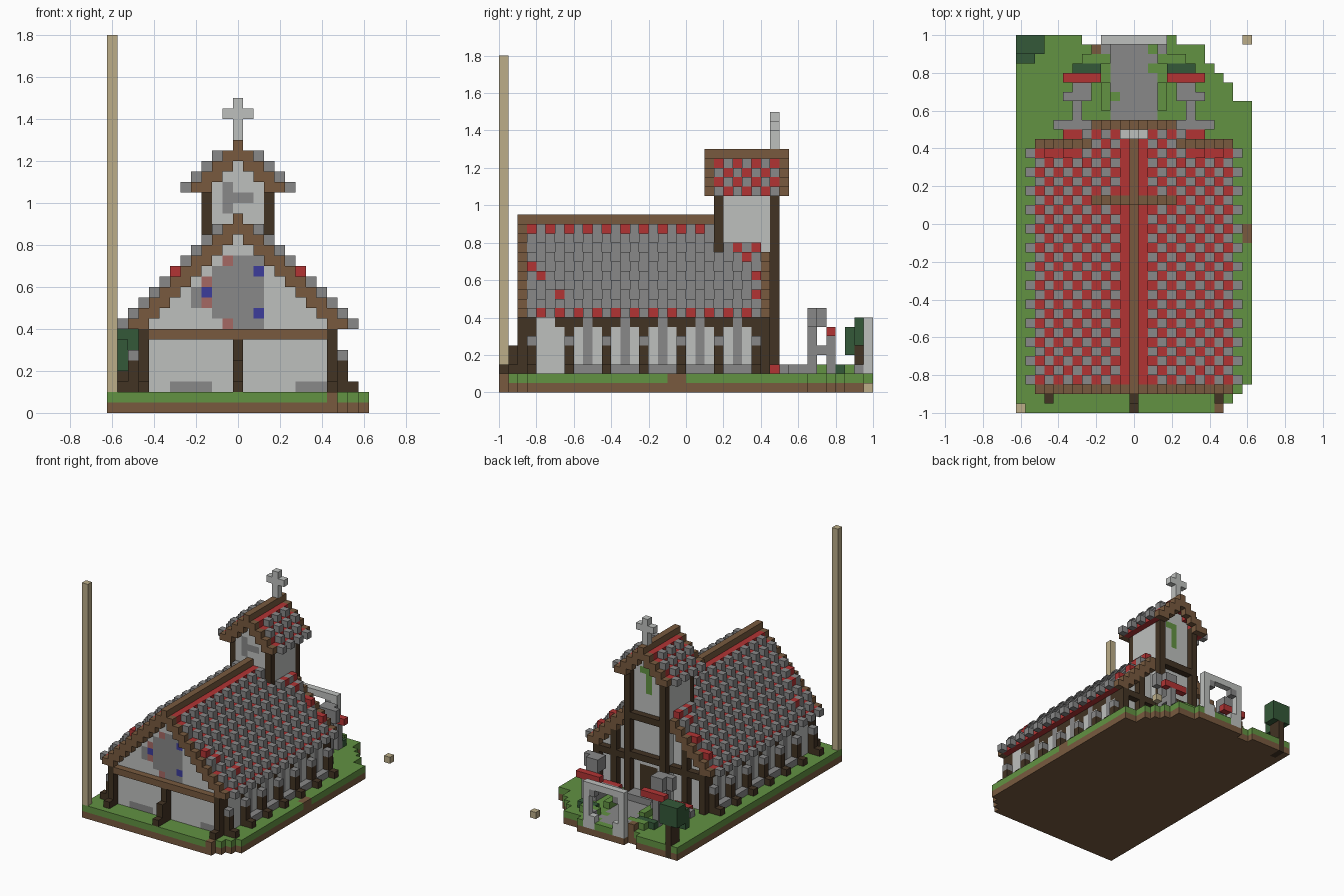
import bpy, bmesh
from mathutils import Vector

if "Cube" in bpy.data.objects:
    bpy.data.objects.remove(bpy.data.objects["Cube"])

U = 0.05          # block size
MID = 12          # middle column
PALETTE = {
    "grass": (98, 146, 66), "brown": (120, 90, 63), "pale_wood": (188, 174, 137),
    "plaster": (190, 192, 190), "stone": (136, 136, 136), "red": (178, 52, 52),
    "dark_wood": (66, 51, 35), "leaf": (52, 88, 56), "blue": (60, 60, 155),
    "faded_red": (165, 105, 100),
}


def linear(c):
    c /= 255
    return c / 12.92 if c < 0.04 else ((c + 0.055) / 1.055) ** 2.4


materials = {}
for name, rgb in PALETTE.items():
    mat = bpy.data.materials.new(name)
    mat.use_nodes = True
    colour = (*[linear(c) for c in rgb], 1)
    mat.diffuse_color = colour
    mat.node_tree.nodes["Principled BSDF"].inputs["Base Color"].default_value = colour
    materials[name] = mat
NAMES = list(PALETTE)

grid = {}         # block position -> (part, colour)


def fill(part, colour, xs, ys, zs):
    """Fill an inclusive range of blocks; a single number is a range of one."""
    rng = [range(v, v + 1) if isinstance(v, int) else range(v[0], v[1] + 1) for v in (xs, ys, zs)]
    for i in rng[0]:
        for j in rng[1]:
            for k in rng[2]:
                grid[i, j, k] = (part, colour)


def pair(part, colour, a, ys, zs):
    """Fill the same blocks on both sides of the middle column."""
    lo, hi = (a, a) if isinstance(a, int) else a
    fill(part, colour, (MID + lo, MID + hi), ys, zs)
    fill(part, colour, (MID - hi, MID - lo), ys, zs)


# Ground: dirt with grass on top, corners worn away
edge = {0: 21, 1: 22, 2: 23, 33: 22, 34: 22, 35: 21, 36: 20, 37: 19, 38: 19, 39: 16}
for j in range(40):
    fill("ground", "brown", (0, edge.get(j, 24)), j, 0)
    fill("ground", "grass", (0, edge.get(j, 24)), j, 1)
for k in (0, 1):
    grid.pop((7, 39, k)), grid.pop((8, 39, k))
    fill("ground", "brown", 21, 0, k)
    fill("ground", "brown", 24, (18, 19), k)
fill("ground", "stone", (MID - 2, MID + 2), (30, 38), 1)
fill("ground", "stone", (4, 20), (4, 27), 1)
for j in (33, 36, 38):
    fill("ground", "grass", MID + 2 - j % 2 * 4, j, 1)

# Nave side walls with windows, posts and stepped buttresses
pair("side_walls", "plaster", 9, (3, 27), (2, 6))
pair("side_walls", "dark_wood", 9, (6, 27), 7)
pair("side_walls", "plaster", 9, (3, 5), 7)
for j in range(9, 28, 4):
    pair("windows", "stone", 9, j, (2, 7))
    pair("windows", "stone", 10, (j - 1, j + 1), 2)
for j in range(3, 28, 4):
    pair("buttresses", "dark_wood", 9, j, (2, 7))
    pair("buttresses", "dark_wood", 10, j, (2, 4))
    pair("buttresses", "stone", 10, j, 5)
    pair("buttresses", "dark_wood", 11, j, 2)
pair("corner_posts", "dark_wood", 9, 28, (2, 7))

# End walls and gables
for j in (3, 27):
    fill("end_walls", "plaster", (4, 20), j, (2, 7))
    for a in range(10):
        pair("end_walls", "plaster", a, j, (8, max(8, 17 - a)))
fill("end_walls", "stone", (MID - 6, MID - 3), 3, 2)
fill("end_walls", "stone", (MID + 6, MID + 8), 3, 2)
fill("front_beam", "brown", (4, 20), 2, 7)
for a in (0, 9):
    pair("front_posts", "dark_wood", a, 2, (2, 6 if a == 0 else 7))
    pair("front_posts", "dark_wood", a, 1, (2, 4 if a == 0 else 2))
fill("front_posts", "dark_wood", MID, 0, 2)
pair("back_posts", "dark_wood", 6, 28, (2, 7))
pair("back_posts", "dark_wood", (4, 8), 28, 7)
pair("back_posts", "dark_wood", 6, 28, (8, 10))

# Stained window in the front gable
fill("gable_window", "stone", (MID - 2, MID + 2), 3, (9, 13))
fill("gable_window", "stone", (MID - 1, MID + 2), 3, (8, 14))
fill("gable_window", "stone", (MID - 4, MID - 3), 3, (10, 11))
fill("gable_window", "stone", MID - 3, 3, 12)
for x, z in ((-1, 14), (-3, 12), (-3, 10), (-1, 8)):
    fill("gable_window", "faded_red", MID + x, 3, z)
for x, z in ((-3, 11), (2, 13), (2, 9)):
    fill("gable_window", "blue", MID + x, 3, z)


def roof(part, ridge, reach, y0, y1, tall):
    """Stepped roof: raised stone tiles checkered over red, brown gable ends and ridge."""
    eave = ridge + 1 - reach
    for a in range(1, reach + 1):
        for j in range(y0 + 1, y1):
            low, high = ridge - a, ridge + 1 - a
            if low >= eave:
                pair(part + "_tiles", "red", a, j, low)
            if a > 1 and (a + j) % 2 == 0:
                start = low if tall and low > eave else high
                pair(part + "_tiles", "stone", a, j, (start, high))
        for j in (y0, y1):
            for k in (ridge - a, ridge - 1 - a):
                if k >= eave:
                    pair(part + "_trim", "brown", a, j, k)
    fill(part + "_trim", "brown", MID, (y0, y1), (ridge - 1, ridge))


roof("nave_roof", 18, 11, 2, 28, True)
for j, z in ((3, 13), (4, 12), (6, 10), (27, 10), (27, 12), (26, 14), (25, 15), (27, 15)):
    pair("nave_roof_tiles", "red", 19 - z, j, z)

# Bell tower
for j in (23, 28):
    fill("tower_walls", "plaster", (MID - 3, MID + 3), j, (2, 22))
pair("tower_walls", "plaster", 3, (24, 28), (2, 20))
for j in (23, 29):
    pair("tower_posts", "dark_wood", 3, j, (2, 21))
for z in (8, 14):
    fill("tower_beams", "dark_wood", (MID - 3, MID + 3), 29, z)
fill("tower_walls", "plaster", (MID - 1, MID + 1), 28, 23)
fill("tower_walls", "plaster", (MID - 1, MID + 1), 23, 23)
fill("tower_window", "stone", MID - 1, 23, (19, 21))
fill("tower_window", "stone", MID, 23, 20)
fill("tower_window", "stone", MID + 1, 23, 20)
fill("tower_vine", "grass", MID, 28, (18, 21))
fill("tower_vine", "grass", MID + 1, 28, 21)
fill("door", "dark_wood", (MID - 1, MID + 1), 28, (2, 6))
roof("tower_roof", 25, 5, 22, 30, False)

# Cross on the tower
fill("cross", "plaster", MID, 29, (26, 29))
fill("cross", "plaster", (MID - 1, MID + 1), 29, 28)

# Entrance steps and red flower beds
fill("entrance_steps", "stone", (MID - 2, MID + 2), (29, 30), 2)
pair("low_walls", "stone", (4, 8), 30, 2)
pair("flower_beds", "red", (5, 7), 29, 2)

# Stone monuments with red bars
pair("low_walls", "stone", 6, (30, 33), 2)
pair("monuments", "stone", (5, 7), 33, (7, 8))
pair("monuments", "stone", (5, 6), 34, (7, 8))
pair("monuments", "stone", 6, 33, (2, 6))
pair("monuments", "stone", (5, 6), 34, 4)
pair("monuments", "stone", 6, 35, (2, 5))
pair("monument_bars", "red", (4, 7), 35, 6)
pair("bushes", "leaf", (4, 6), 36, 2)
pair("bushes", "grass", (3, 5), 37, 2)
pair("bushes", "grass", 3, (32, 34), 2)

# Churchyard gate
pair("gate", "plaster", 3, 39, (1, 7))
fill("gate", "plaster", (MID - 3, MID + 3), 39, 7)
pair("gate", "plaster", 2, 39, (1, 2))
pair("gate", "stone", 2, 39, 6)
pair("gate", "stone", 3, 38, (1, 2))
fill("gate", "brown", MID - 4, 38, (1, 2))

# Corner tree
fill("tree_trunk", "dark_wood", 1, 38, (0, 4))
fill("tree_trunk", "dark_wood", 1, 39, (0, 4))
fill("tree_leaves", "leaf", (0, 2), (38, 39), (5, 7))
fill("tree_leaves", "leaf", (0, 1), 37, (4, 6))

# Tall pole and loose marker block
fill("pole", "pale_wood", 0, 0, (2, 35))
fill("marker_block", "pale_wood", 24, 39, 0)

# Turn the exposed block faces of each part into one mesh
parts = {}
for cell, (part, colour) in grid.items():
    parts.setdefault(part, []).append((cell, colour))

for part, cells in parts.items():
    bm = bmesh.new()
    used = sorted({c for _, c in cells}, key=NAMES.index)
    for cell, colour in cells:
        centre = Vector(((cell[0] - MID) * U, (cell[1] + 0.5) * U - 1, (cell[2] + 0.5) * U))
        for axis in range(3):
            for sign in (-1, 1):
                near = list(cell)
                near[axis] += sign
                if tuple(near) in grid:
                    continue
                n, s = Vector((0, 0, 0)), Vector((0, 0, 0))
                n[axis], s[(axis + 1) % 3] = sign * U / 2, U / 2
                t = n.cross(s) / (U / 2)
                mid = centre + n
                ring = (mid - s - t, mid + s - t, mid + s + t, mid - s + t)
                face = bm.faces.new([bm.verts.new(p) for p in ring])
                face.material_index = used.index(colour)
    bmesh.ops.remove_doubles(bm, verts=bm.verts, dist=U / 100)
    mesh = bpy.data.meshes.new(part)
    bm.to_mesh(mesh)
    bm.free()
    for c in used:
        mesh.materials.append(materials[c])
    bpy.context.collection.objects.link(bpy.data.objects.new(part, mesh))
